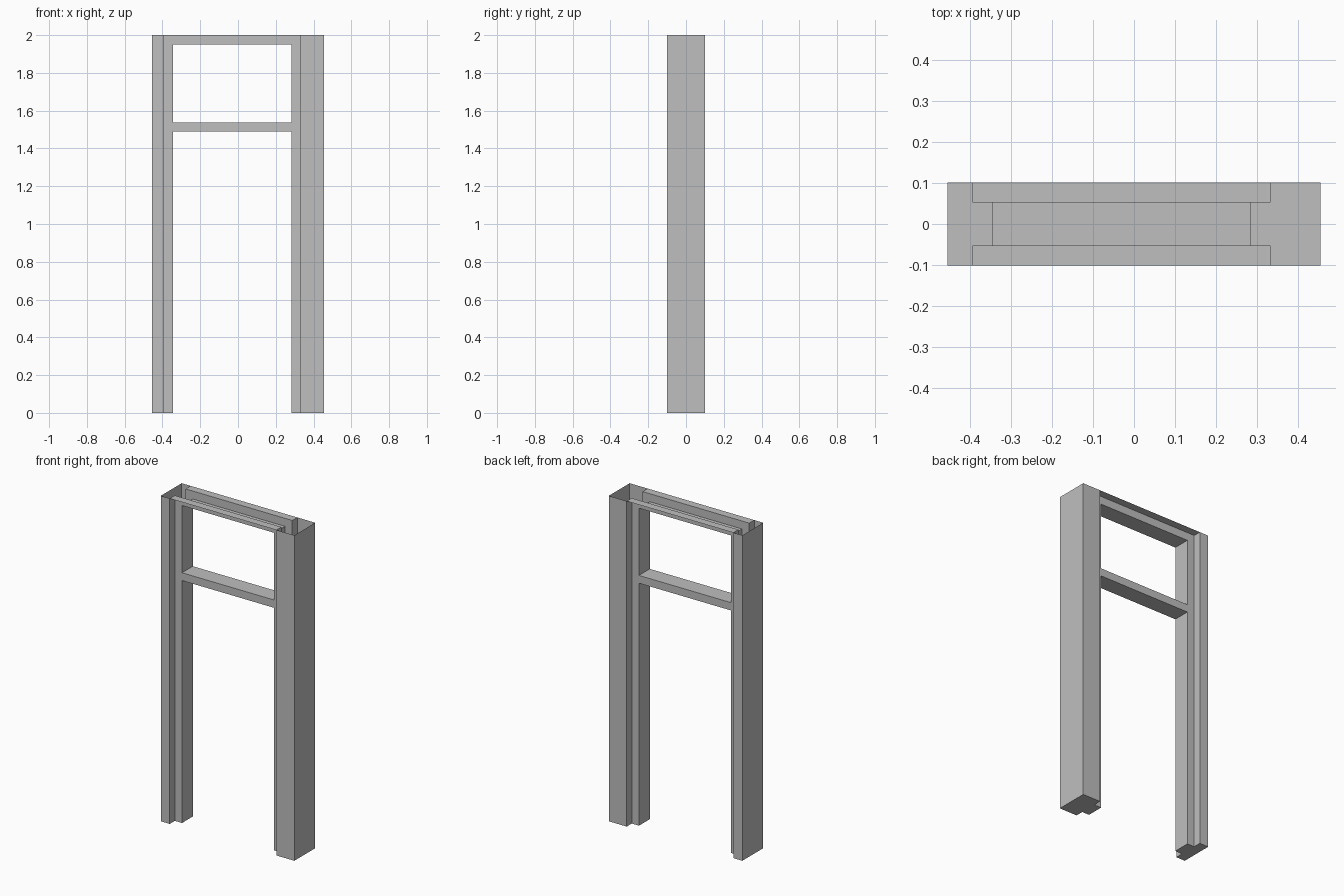
import bpy
import bmesh

if "Cube" in bpy.data.objects:
    bpy.data.objects.remove(bpy.data.objects["Cube"], do_unlink=True)

GREY = (0.52, 0.52, 0.52, 1)
mat = bpy.data.materials.new("plain grey")
mat.use_nodes = True
mat.diffuse_color = GREY
mat.node_tree.nodes["Principled BSDF"].inputs["Base Color"].default_value = GREY

# Main measurements
HEIGHT = 2.0
WIDE = 0.454                     # half width over both posts
DEEP = 0.1015                    # half depth of the posts
STOP = 0.0525                    # half depth of the raised stop
LIP = 0.049                      # how far the stop stands out
LEFT, RIGHT = 0.332, -0.393      # rebate faces of the opening


def make(name, bm):
    mesh = bpy.data.meshes.new(name)
    bm.to_mesh(mesh)
    bm.free()
    mesh.materials.append(mat)
    obj = bpy.data.objects.new(name, mesh)
    bpy.context.collection.objects.link(obj)
    return obj


def face(bm, points):
    return bm.faces.new([bm.verts.new(p) for p in points])


def flat_rect(bm, x0, x1, half, z):
    f = face(bm, [(x0, -half, z), (x1, -half, z), (x1, half, z), (x0, half, z)])
    if f.normal.z > 0 or x1 > x0:
        f.normal_flip()


# Lining: stepped profile swept up one side, across the head and down
profile = [(0, -DEEP), (0, -STOP), (LIP, -STOP), (LIP, STOP), (0, STOP), (0, DEEP)]
bm = bmesh.new()
rows = []
for d, y in profile:
    path = [(RIGHT + d, 0), (RIGHT + d, HEIGHT - d), (LEFT - d, HEIGHT - d), (LEFT - d, 0)]
    rows.append([bm.verts.new((x, y, z)) for x, z in path])
for a, b in zip(rows, rows[1:]):
    for i in range(3):
        bm.faces.new((a[i], b[i], b[i + 1], a[i + 1]))
bm.normal_update()
for f in bm.faces:               # faces point into the opening or along the wall
    c = f.calc_center_median()
    if abs(f.normal.y) > 0.5:
        wrong = f.normal.y * c.y < 0
    elif abs(f.normal.z) > 0.5:
        wrong = f.normal.z > 0
    else:
        wrong = f.normal.x * c.x > 0
    if wrong:
        f.normal_flip()
make("frame_lining", bm)

# Posts: hollow, open at the top, closed at the foot
for name, side, inner in (("left_post", 1, LEFT), ("right_post", -1, RIGHT)):
    bm = bmesh.new()
    outer = side * WIDE
    outline = [(inner, -DEEP), (outer, -DEEP), (outer, DEEP), (inner, DEEP)]
    low = [bm.verts.new((x, y, 0)) for x, y in outline]
    high = [bm.verts.new((x, y, HEIGHT)) for x, y in outline]
    for i in range(3):
        f = bm.faces.new((low[i], low[i + 1], high[i + 1], high[i]))
        if side < 0:
            f.normal_flip()
    flat_rect(bm, min(inner, outer), max(inner, outer), DEEP, 0)
    lip = inner - side * LIP
    flat_rect(bm, min(inner, lip), max(inner, lip), STOP, 0)
    make(name, bm)

# Transom bar between the stops
bm = bmesh.new()
bmesh.ops.create_cube(bm, size=1)
x0, x1, z0, z1 = RIGHT + LIP, LEFT - LIP, 1.49, 1.538
for v in bm.verts:
    v.co = (x1 if v.co.x > 0 else x0, STOP if v.co.y > 0 else -STOP, z1 if v.co.z > 0 else z0)
make("transom_bar", bm)
